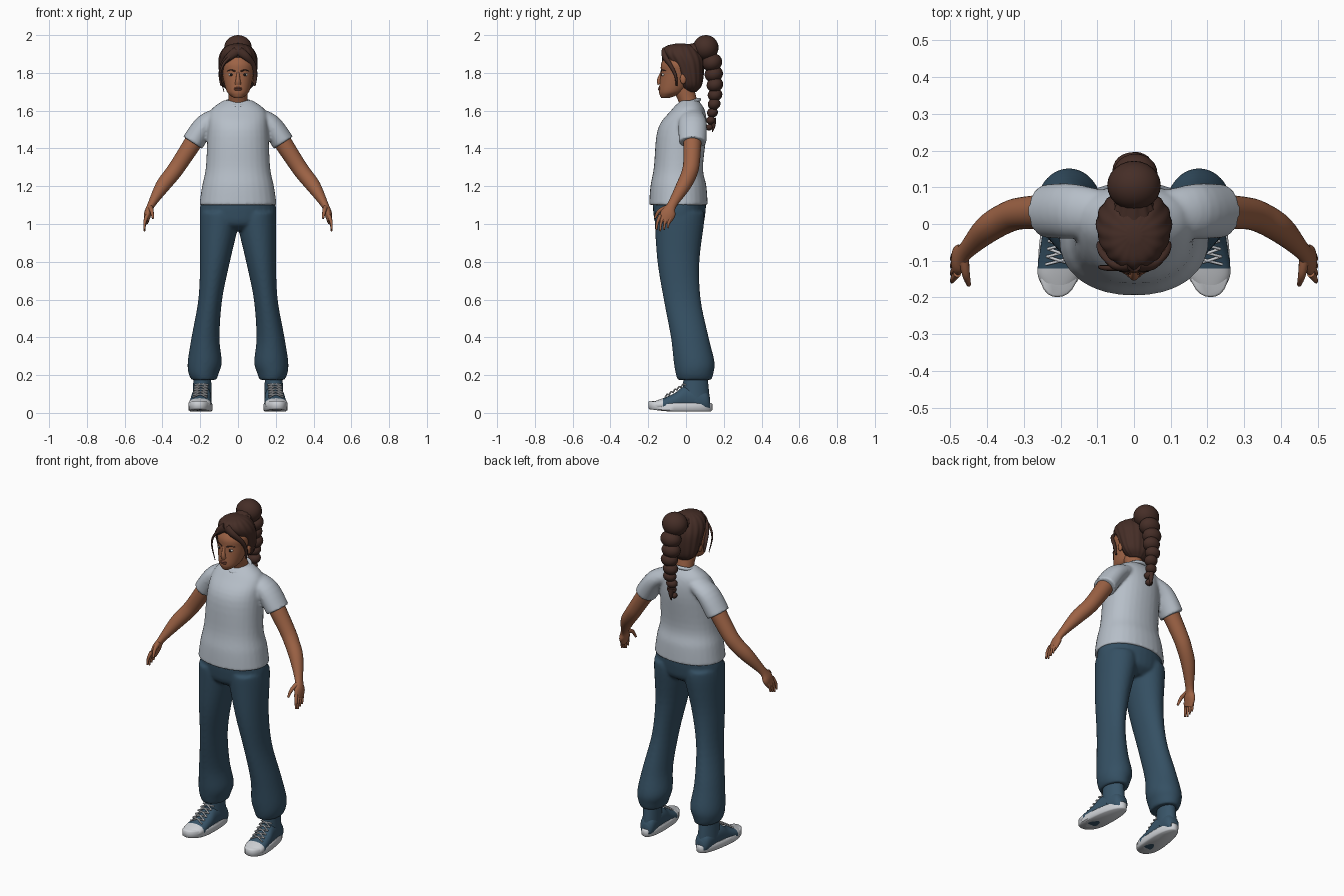
import bpy, bmesh, math
from mathutils import Vector, Matrix, Euler

cube = bpy.data.objects.get("Cube")
if cube:
    bpy.data.objects.remove(cube, do_unlink=True)


def material(name, *rgb):
    mat = bpy.data.materials.new(name)
    mat.use_nodes = True
    mat.diffuse_color = (*rgb, 1)
    mat.node_tree.nodes["Principled BSDF"].inputs["Base Color"].default_value = (*rgb, 1)
    return mat


SKIN = material("skin", .34, .125, .06)
HAIR = material("brown hair", .06, .027, .02)
COTTON = material("pale grey cotton", .47, .52, .58)
DENIM = material("blue denim", .035, .08, .125)
CANVAS = material("blue canvas", .04, .09, .14)
RUBBER = material("white rubber", .62, .64, .67)
EYE_WHITE = material("eye white", .6, .55, .5)
IRIS = material("dark iris", .01, .01, .01)
LIP = material("lip", .24, .08, .05)


def smooth_path(rings, steps):
    """Catmull-Rom resampling of every ring value."""
    last = len(rings) - 1
    result = []
    for i in range(last):
        four = [rings[min(max(i + k, 0), last)] for k in (-1, 0, 1, 2)]
        for step in range(steps):
            t = step / steps
            result.append([b + t / 2 * (c - a + t * (2*a - 5*b + 4*c - d + t * (3*(b - c) + d - a)))
                           for a, b, c, d in zip(*four)])
    return result + [rings[-1]]


def loft(bm, rings, frame="path", sides=32, steps=5, power=2, ripple=0):
    """Skin through rings of x, y, z, radius and an optional second radius."""
    rings = smooth_path([(*ring, ring[-1])[:5] for ring in rings], steps)
    centres = [Vector(ring[:3]) for ring in rings]
    loops = []
    for i, (centre, ring) in enumerate(zip(centres, rings)):
        u = Vector((1, 0, 0))
        v = Vector((0, 1, 0)) if frame == "flat" else Vector((0, 0, 1))
        if frame == "path":
            tangent = (centres[min(i + 1, len(centres) - 1)] - centres[max(i - 1, 0)]).normalized()
            u = Vector((0, 1, 0))
            u = (u - tangent * u.dot(tangent)).normalized()
            v = tangent.cross(u)
        loop = []
        for k in range(sides):
            angle = math.tau * k / sides
            c, s = math.cos(angle), math.sin(angle)
            scale = (1 + ripple * math.cos(angle * sides / 6)) / (abs(c)**power + abs(s)**power)**(1 / power)
            loop.append(bm.verts.new(centre + scale * (u * c * ring[3] + v * s * ring[4])))
        loops.append(loop)
    faces = []
    for low, high in zip(loops, loops[1:]):
        for k in range(sides):
            after = (k + 1) % sides
            faces.append(bm.faces.new((low[k], low[after], high[after], high[k])))
    bm.faces.new(loops[0][::-1])
    bm.faces.new(loops[-1])
    return faces


def strand(bm, points, thick, thin, flat=1):
    """Tube along points whose radius runs evenly from thick to thin."""
    rings = []
    for i, point in enumerate(points):
        radius = thick + (thin - thick) * i / (len(points) - 1)
        rings.append((*point, radius, radius * flat))
    loft(bm, rings, sides=12)


def ball(bm, centre, size, tilt=0):
    matrix = Matrix.LocRotScale(Vector(centre), Euler((tilt, 0, 0)), Vector(size))
    bmesh.ops.create_uvsphere(bm, u_segments=24, v_segments=16, radius=1, matrix=matrix)


def finish(name, bm, *materials, mirror=False, fuse=False):
    bmesh.ops.recalc_face_normals(bm, faces=bm.faces)
    mesh = bpy.data.meshes.new(name)
    bm.to_mesh(mesh)
    bm.free()
    for mat in materials:
        mesh.materials.append(mat)
    mesh.shade_smooth()
    mesh.set_sharp_from_angle(angle=math.radians(50))
    part = bpy.data.objects.new(name, mesh)
    bpy.context.collection.objects.link(part)
    if mirror:
        part.modifiers.new("mirror", "MIRROR").use_mirror_merge = False
    if fuse:
        remesh = part.modifiers.new("fuse", "REMESH")
        remesh.mode = "VOXEL"
        remesh.voxel_size = .008
        remesh.use_smooth_shade = True
        part.modifiers.new("soften", "SMOOTH").iterations = 5


# Shirt body fused with the sleeves
bm = bmesh.new()
loft(bm, [(0, -.04, 1.1, .205, .155), (0, -.04, 1.2, .19, .148), (0, -.04, 1.3, .17, .13),
          (0, -.02, 1.5, .16, .13), (0, .01, 1.6, .145, .09), (0, .02, 1.655, .075, .045)],
     "flat", power=2.2)
loft(bm, [(.08, .03, 1.58, .06, .04), (.17, .035, 1.53, .075, .055), (.24, .035, 1.43, .073, .06)])
finish("shirt", bm, COTTON, mirror=True, fuse=True)

# Ribbed collar, lower at the throat
bpy.ops.mesh.primitive_torus_add(major_radius=.063, minor_radius=.01, location=(0, .01, 1.64), rotation=(.3, 0, 0))
collar = bpy.context.object
collar.name = "collar"
collar.data.materials.append(COTTON)
collar.data.shade_smooth()

# Trousers: hips fused with two flared legs
bm = bmesh.new()
loft(bm, [(.18, .045, .175, .066, .09), (.182, .045, .21, .08, .1), (.176, .043, .27, .09, .108),
          (.172, .02, .4, .074, .1), (.147, -.02, .6, .063, .098), (.122, -.04, .8, .079, .111),
          (.1, -.035, 1, .103, .13), (.1, -.035, 1.06, .1, .13)], "flat")
loft(bm, [(0, -.035, .965, .13, .08), (0, -.035, 1, .19, .125), (0, -.035, 1.06, .203, .138),
          (0, -.035, 1.13, .195, .142)], "flat")
finish("trousers", bm, DENIM, mirror=True, fuse=True)

# Arms, palms, four fingers and a thumb
bm = bmesh.new()
loft(bm, [(.2, .035, 1.49, .05), (.3, .03, 1.335, .044), (.345, .018, 1.27, .042), (.4, -.015, 1.2, .038),
          (.46, -.075, 1.1, .025, .02), (.477, -.095, 1.055, .04, .02), (.486, -.115, 1.01, .03, .012)])
for finger in range(4):
    y = -.145 + finger * .02
    tip = .962 + abs(finger - 1) * .008
    strand(bm, [(.482, y + .01, 1.045), (.493, y - .006, 1.01), (.496, y - .012, tip)], .011, .005)
strand(bm, [(.465, -.09, 1.09), (.457, -.14, 1.07), (.45, -.165, 1.03)], .015, .006)
finish("arms", bm, SKIN, mirror=True)

# Neck, head, nose and ears
bm = bmesh.new()
loft(bm, [(0, .025, 1.59, .06, .05), (0, .01, 1.65, .05), (0, -.02, 1.73, .05, .06)], "flat")
finish("neck", bm, SKIN)
bm = bmesh.new()
loft(bm, [(0, -.11, 1.667, .02), (0, -.095, 1.68, .04, .043), (0, -.07, 1.71, .063, .073),
          (0, -.037, 1.8, .084, .097), (0, -.03, 1.86, .087, .097), (0, -.025, 1.94, .03, .04)], "flat")
strand(bm, [(0, -.128, 1.805), (0, -.137, 1.78), (0, -.141, 1.757), (0, -.135, 1.744)], .006, .017)
for side in (-1, 1):
    ball(bm, (side * .084, -.015, 1.768), (.01, .016, .027))
finish("head", bm, SKIN)

# Eyes, brows and mouth
bm = bmesh.new()
ball(bm, (.035, -.121, 1.79), (.016, .008, .008))
finish("eyes", bm, EYE_WHITE, mirror=True)
bm = bmesh.new()
ball(bm, (.035, -.127, 1.79), (.007, .004, .007))
finish("irises", bm, IRIS, mirror=True)
bm = bmesh.new()
strand(bm, [(.014, -.132, 1.808), (.036, -.125, 1.815), (.058, -.107, 1.81)], .004, .002)
finish("eyebrows", bm, HAIR, mirror=True)
bm = bmesh.new()
for z in (1.711, 1.719):
    ball(bm, (0, -.139, z), (.02, .009, .006))
finish("lips", bm, LIP)

# Swept-back hair with combed grooves, gathered toward the bun
bm = bmesh.new()
loft(bm, [(0, .025, 1.7, .04, .03), (0, .025, 1.74, .084, .06), (0, .005, 1.84, .102, .09),
          (0, -.02, 1.9, .095, .102), (0, -.03, 1.94, .065, .077), (0, -.03, 1.956, .02)],
     "flat", sides=96, ripple=.018)
loft(bm, [(0, .01, 1.89, .07, .06), (0, .085, 1.925, .04)], "upright", sides=72, ripple=.03)
finish("hair", bm, HAIR)

# Fringe locks on both temples, and one loose strand
bm = bmesh.new()
strand(bm, [(.005, -.112, 1.915), (.045, -.112, 1.885), (.08, -.082, 1.84), (.092, -.055, 1.785),
            (.087, -.05, 1.73)], .018, .004, flat=1.4)
finish("fringe", bm, HAIR, mirror=True)
bm = bmesh.new()
strand(bm, [(-.03, -.118, 1.895), (-.075, -.12, 1.85), (-.093, -.117, 1.79), (-.074, -.113, 1.7)], .01, .002)
finish("loose_strand", bm, HAIR)

# Bun and the shrinking beads of the braid
bm = bmesh.new()
ball(bm, (0, .105, 1.934), (.073, .067, .066))
finish("bun", bm, HAIR)
bm = bmesh.new()
for bead in range(8):
    radius = .06 - bead * .0055
    ball(bm, (.004 * (-1)**bead, .138 + .016 * math.sin(bead * .6), 1.855 - bead * (.063 - bead * .002)),
         (radius, radius * .9, radius * .8), tilt=.35)
strand(bm, [(0, .14, 1.56), (0, .145, 1.52), (0, .14, 1.487)], .02, .002)
finish("braid", bm, HAIR)

# Shoes share a centre line and a warp that widens, turns out and lifts the toe
SHOE_X = .193


def shoe_warp(bm):
    for vert in bm.verts:
        x, y, z = vert.co
        toe = -(y + .03) / .17
        vert.co.x = SHOE_X + (x - SHOE_X) * (1 + .14 * toe) - .08 * y
        vert.co.z = z + .022 * max(0, toe - .45)


bm = bmesh.new()
loft(bm, [(SHOE_X, -.03, z, .06 - inset, .169 - inset)
          for z, inset in ((.008, .007), (.014, 0), (.046, 0), (.052, .005))], "flat", steps=1, power=2.4)
shoe_warp(bm)
finish("shoe_soles", bm, RUBBER, mirror=True)

# Canvas uppers with rubber toe caps and an ankle collar
bm = bmesh.new()
profile = [(.128, .09, .03), (.1, .13, .05), (0, .152, .053), (-.06, .115, .055),
           (-.14, .077, .053), (-.191, .05, .02)]
upper = loft(bm, [(SHOE_X, y, top / 2, width, top / 2 - .01) for y, top, width in profile],
             "upright", steps=8, power=2.3)
for face in upper:
    face.material_index = int(face.calc_center_median().y < -.122)
loft(bm, [(SHOE_X, .055, .06, .053, .072), (SHOE_X, .05, .19, .05, .064)], "flat")
shoe_warp(bm)
finish("shoe_uppers", bm, CANVAS, RUBBER, mirror=True)

# Criss-cross laces climbing the tongue
bm = bmesh.new()
for row in range(5):
    y, z = -.1 + row * .021, .096 + row * .0135
    for side in (-1, 1):
        reach = side * .036
        strand(bm, [(SHOE_X - reach, y - .01, z - .014), (SHOE_X, y, z + .002),
                    (SHOE_X + reach, y + .012, z - .002)], .004, .004)
shoe_warp(bm)
finish("shoe_laces", bm, RUBBER, mirror=True)
